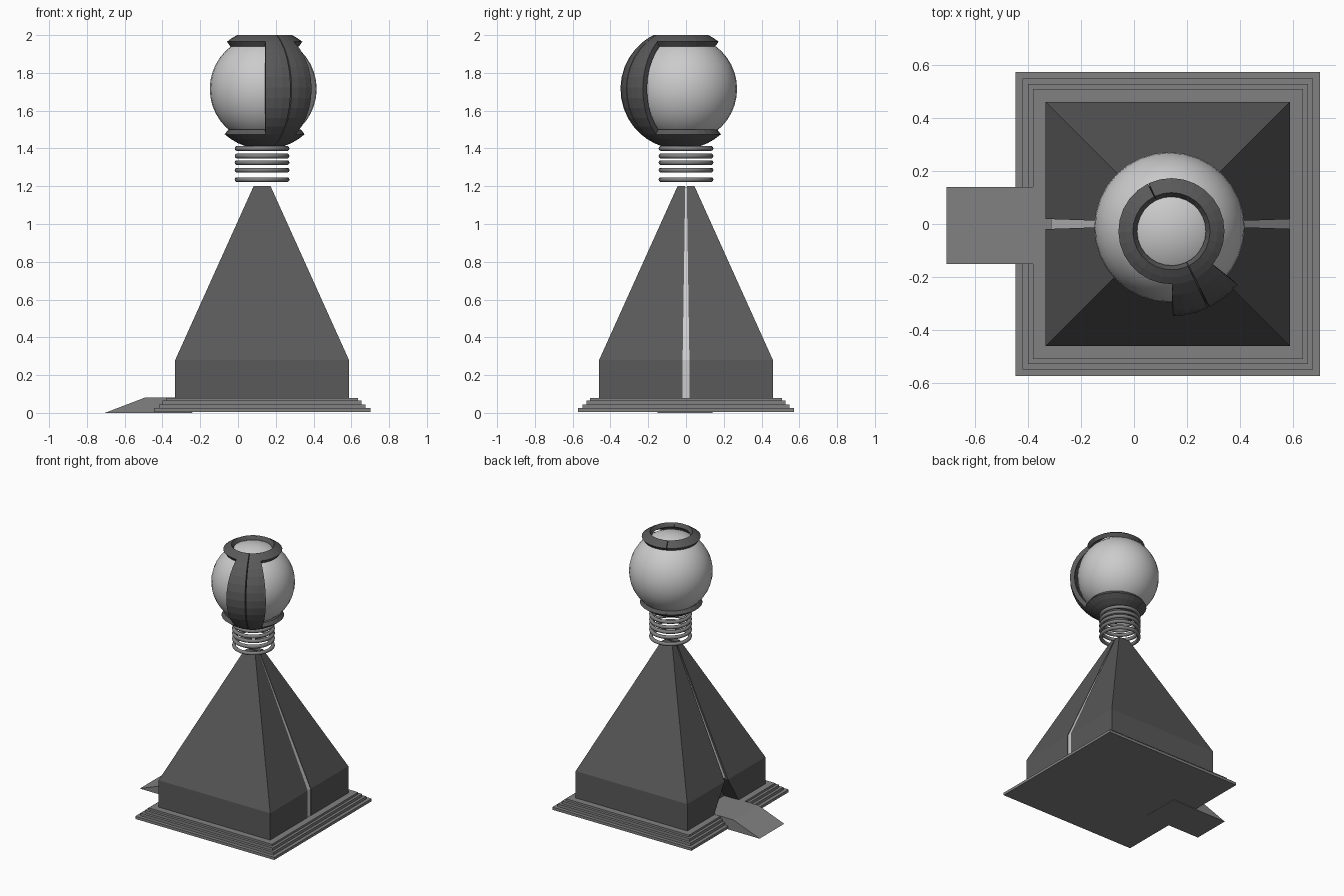
import bpy, bmesh, math
from mathutils import Vector

if "Cube" in bpy.data.objects:
    bpy.data.objects.remove(bpy.data.objects["Cube"])

CX = 0.1275  # tower axis


def material(name, v):
    m = bpy.data.materials.new(name)
    m.diffuse_color = (v, v, v, 1)
    m.use_nodes = True
    m.node_tree.nodes["Principled BSDF"].inputs["Base Color"].default_value = m.diffuse_color
    return m


DARK, MID, LIGHT = material("dark", 0.1), material("mid", 0.22), material("light", 0.6)


def finish(name, bm, mat, loc=(0, 0, 0), recalc=True):
    if recalc:
        bmesh.ops.recalc_face_normals(bm, faces=bm.faces)
    me = bpy.data.meshes.new(name)
    bm.to_mesh(me)
    bm.free()
    ob = bpy.data.objects.new(name, me)
    ob.location = loc
    me.materials.append(mat)
    bpy.context.collection.objects.link(ob)
    return ob


def loft(name, loops, mat, loc=(0, 0, 0)):
    """Solid through a stack of equal-length closed loops."""
    bm = bmesh.new()
    rows = [[bm.verts.new(p) for p in l] for l in loops]
    n = len(rows[0])
    for a, b in zip(rows, rows[1:]):
        for i in range(n):
            bm.faces.new((a[i], a[(i + 1) % n], b[(i + 1) % n], b[i]))
    bm.faces.new(rows[0])
    bm.faces.new(rows[-1])
    return finish(name, bm, mat, loc)


def square(h, z):
    return [(-h, -h, z), (h, -h, z), (h, h, z), (-h, h, z)]


def slab(name, profile, y0, y1, mat, loc=(0, 0, 0)):
    """Extrude an x-z profile along y."""
    return loft(name, [[(x, y, z) for x, z in profile] for y in (y0, y1)], mat, loc)


# stepped plinth
heights = [0.005, 0.025, 0.045, 0.065, 0.08]
for i, h in enumerate((0.573, 0.547, 0.527, 0.508)):
    loft(f"plinth_step_{i + 1}", [square(h, heights[i]), square(h, heights[i + 1])],
         MID, (CX, 0, 0))

# entrance ramp
slab("entrance_ramp", [(-0.705, 0), (-0.49, 0.082), (-0.3, 0.082), (-0.24, 0)], -0.15, 0.14, MID)


# pyramid body: two halves parted by a slit, with a triangular doorway on the left
def half_section(s, z, h, slit, door, d):
    pts = [(-h, door), (-h, h), (h, h), (h, slit), (-h + d, slit), (-h + d, door)]
    return [(x, s * y, z) for x, y in pts]


for s, side in ((1, "back"), (-1, "front")):
    loft(f"pyramid_{side}_half", [
        half_section(s, 0.08, 0.46, 0.018, 0.145, 0.12),
        half_section(s, 0.28, 0.46, 0.018, 0.019, 0.12),
        half_section(s, 1.2, 0.045, 0.004, 0.005, 0.012)], DARK, (CX, 0, 0))

# bright core filling the slit
slab("inner_core", [(-0.345, 0.08), (-0.345, 0.26), (-0.44, 0.29), (-0.04, 1.19),
                    (0.042, 1.197), (0.457, 0.28), (0.457, 0.08)], -0.0185, 0.0185, LIGHT, (CX, 0, 0))

# neck rings
for i, z in enumerate((1.235, 1.285, 1.325, 1.36, 1.4)):
    bpy.ops.mesh.primitive_torus_add(location=(CX, 0, z), major_radius=0.132, minor_radius=0.013,
                                     major_segments=32, minor_segments=10)
    ob = bpy.context.object
    ob.name = f"neck_ring_{i + 1}"
    ob.data.materials.append(MID)
    bpy.ops.object.shade_smooth_by_angle(angle=math.radians(50))

# globe
bpy.ops.mesh.primitive_uv_sphere_add(segments=32, ring_count=20, radius=0.283,
                                     location=(0.1335, -0.0125, 1.715))
globe = bpy.context.object
globe.name = "globe"
globe.data.materials.append(LIGHT)
bpy.ops.object.shade_smooth_by_angle(angle=math.radians(40))

# split shell around the globe: top ring, bottom ring and a broad front rib
R, AIM = 0.32, -64
lats = [-72.5, -64, -56, -48.6] + [-48.6 + 10 * k for k in range(1, 10)] + [51.4, 57, 63]
azis = [0.6, 8.5, 17, 25] + [25 + 154.4 * k / 12 for k in range(1, 13)]
for s, side in ((1, "right"), (-1, "left")):
    bm = bmesh.new()
    angles = sorted(s * a for a in azis)
    grid = {}

    def vert(a, l):
        if (a, l) not in grid:
            t, p = math.radians(a + AIM), math.radians(l)
            grid[a, l] = bm.verts.new(R * Vector((math.cos(p) * math.cos(t),
                                                  math.cos(p) * math.sin(t), math.sin(p))))
        return grid[a, l]

    for a0, a1 in zip(angles, angles[1:]):
        for l0, l1 in zip(lats, lats[1:]):
            if l1 < -48 or l0 > 51 or abs(a0 + a1) / 2 < 25:
                bm.faces.new((vert(a0, l0), vert(a1, l0), vert(a1, l1), vert(a0, l1)))
    shell = finish(f"globe_shell_{side}", bm, DARK, (0.141, -0.027, 1.715), recalc=False)
    mod = shell.modifiers.new("thickness", "SOLIDIFY")
    mod.thickness = 0.032
    mod.offset = -1
